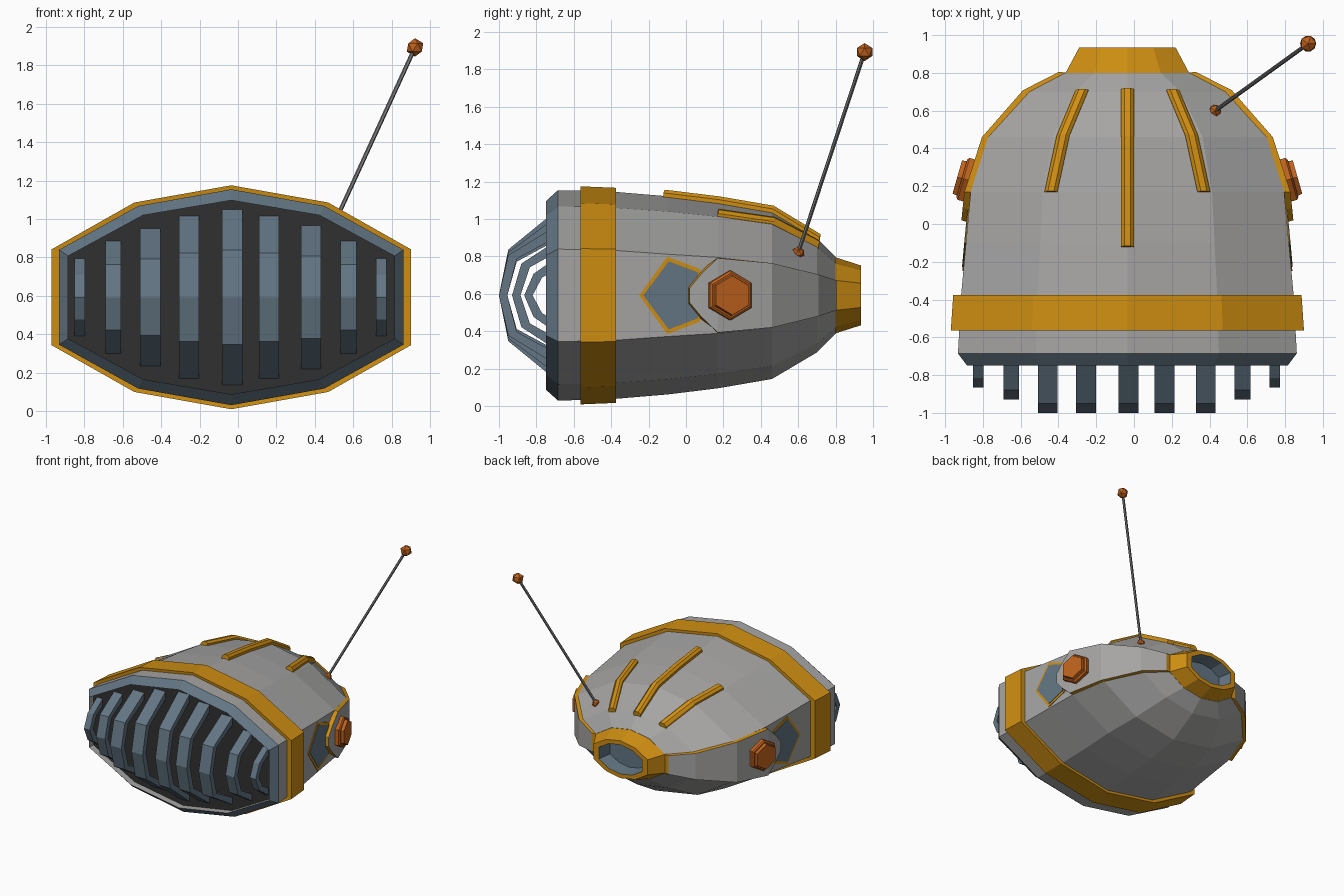
import bpy, bmesh, math
from mathutils import Vector, Matrix

if "Cube" in bpy.data.objects:
    bpy.data.objects.remove(bpy.data.objects["Cube"])

CX, CZ = -0.035, 0.592          # axis of the hull


def material(name, r, g, b):
    m = bpy.data.materials.new(name)
    m.diffuse_color = (r, g, b, 1)
    m.use_nodes = True
    m.node_tree.nodes["Principled BSDF"].inputs["Base Color"].default_value = m.diffuse_color
    return m


GREY = material("hull grey", 0.38, 0.375, 0.37)
ORANGE = material("trim orange", 0.62, 0.27, 0.006)
SLATE = material("slate blue", 0.125, 0.18, 0.23)
DARK = material("dark recess", 0.03, 0.03, 0.03)
RUST = material("burnt orange", 0.52, 0.12, 0.012)
ROD = material("rod grey", 0.2, 0.2, 0.2)


def finish(name, bm, mats):
    bmesh.ops.recalc_face_normals(bm, faces=bm.faces)
    me = bpy.data.meshes.new(name)
    bm.to_mesh(me)
    bm.free()
    for m in mats:
        me.materials.append(m)
    ob = bpy.data.objects.new(name, me)
    bpy.context.collection.objects.link(ob)
    return ob


def loft(name, rings, mats, rule=lambda seg, side: 0, caps=(0, 0), closed=False):
    """Skin matching rings of points; rule gives the material slot per face."""
    bm = bmesh.new()
    vs = [[bm.verts.new(p) for p in r] for r in rings]
    n = len(rings[0])
    count = len(vs) if closed else len(vs) - 1
    for i in range(count):
        a, b = vs[i], vs[(i + 1) % len(vs)]
        for k in range(n):
            f = bm.faces.new((a[k], a[(k + 1) % n], b[(k + 1) % n], b[k]))
            f.material_index = rule(i, k)
    if not closed:
        for r, c in ((vs[0], caps[0]), (vs[-1], caps[1])):
            bm.faces.new(r).material_index = c
    return finish(name, bm, mats)


def decagon(y, w, h, s):
    q = [(0, h), (0.54 * w, 0.846 * h), (w, s), (w, -s), (0.54 * w, -0.846 * h),
         (0, -h), (-0.54 * w, -0.846 * h), (-w, -s), (-w, s), (-0.54 * w, 0.846 * h)]
    return [(CX + x, y, CZ + z) for x, z in q]


# hull stations: y, half width, half height, half height of the flat side
HULL = [(-0.56, 0.89, 0.56, 0.245), (-0.375, 0.88, 0.553, 0.24),
        (-0.1, 0.8548, 0.53, 0.22), (0.17, 0.83, 0.497, 0.203),
        (0.46, 0.737, 0.447, 0.172), (0.70, 0.52, 0.305, 0.112),
        (0.80, 0.33, 0.205, 0.08)]


def station(y):
    for a, b in zip(HULL, HULL[1:]):
        if y <= b[0]:
            break
    t = (y - a[0]) / (b[0] - a[0])
    return [p + (q - p) * t for p, q in zip(a, b)]


def roof(x, y):
    _, w, h, s = station(y)
    x = abs(x)
    if x < 0.54 * w:
        return CZ + h - 0.154 * h * x / (0.54 * w)
    return CZ + 0.846 * h + (s - 0.846 * h) * (x - 0.54 * w) / (0.46 * w)


# hull with recessed front opening and slate lip
front = [(-0.69, 0.85, 0.505, 0.215), (-0.748, 0.85, 0.505, 0.215),
         (-0.685, 0.897, 0.562, 0.247)]
loft("hull", [decagon(*s) for s in front + HULL], [GREY, SLATE, DARK],
     lambda i, k: 1 if i == 1 else 0, caps=(2, 0))

# orange band around the hull
loft("hull_band", [decagon(*s) for s in (
    (-0.56, 0.86, 0.53, 0.23), (-0.565, 0.935, 0.583, 0.25),
    (-0.375, 0.922, 0.575, 0.247), (-0.375, 0.85, 0.52, 0.23))],
    [ORANGE], closed=True)

# rear nozzle with slate bore
loft("rear_nozzle", [decagon(*s) for s in (
    (0.79, 0.33, 0.205, 0.08), (0.80, 0.327, 0.203, 0.08), (0.935, 0.255, 0.16, 0.065),
    (0.935, 0.205, 0.125, 0.05), (0.82, 0.18, 0.11, 0.045))],
    [ORANGE, SLATE], lambda i, k: 1 if i == 3 else 0, caps=(0, 1))

# curved grille bars: x, width, half height, front y, z half of the bend
BARS = [(-0.825, 0.055, 0.21, -0.865, 0.115), (-0.65, 0.082, 0.30, -0.93, 0.17),
        (-0.457, 0.105, 0.365, -1.0, 0.2), (-0.255, 0.105, 0.43, -1.0, 0.23),
        (-0.03, 0.105, 0.465, -1.0, 0.245), (0.162, 0.105, 0.43, -1.0, 0.23),
        (0.38, 0.105, 0.38, -1.0, 0.215), (0.575, 0.085, 0.30, -0.93, 0.17),
        (0.745, 0.055, 0.21, -0.865, 0.115)]
for i, (x, w, h, y, b) in enumerate(BARS):
    t = 0.045
    outer = [(-0.68, h), (y + 0.05, b), (y, 0), (y + 0.05, -b), (-0.68, -h)]
    inner = [(-0.68, h - t * 1.4), (y + 0.05 + t, b - 0.02), (y + t, 0),
             (y + 0.05 + t, 0.02 - b), (-0.68, t * 1.4 - h)]
    loft(f"grille_bar_{i + 1}",
         [[(x - w / 2, p[0], CZ + p[1]), (x + w / 2, p[0], CZ + p[1]),
           (x + w / 2, q[0], CZ + q[1]), (x - w / 2, q[0], CZ + q[1])]
          for p, q in zip(outer, inner)], [SLATE])


# raised ribs on the roof
def rib(name, path):
    rings = []
    for x, y in path:
        tilt = (roof(x + 0.03, y) - roof(x - 0.03, y)) / 0.06
        rings.append([(CX + x + u, y + max(v, 0) * 0.3, roof(x, y) + v + tilt * u)
                      for u, v in ((-0.034, -0.04), (-0.034, 0.015), (-0.016, 0.032),
                                   (0.016, 0.032), (0.034, 0.015), (0.034, -0.04))])
    loft(name, rings, [ORANGE])


rib("roof_rib_centre", [(0, -0.125), (0, -0.1), (0, 0.17), (0, 0.46), (0, 0.71)])
for side, s in (("left", -1), ("right", 1)):
    rib(f"roof_rib_{side}", [(s * 0.405, 0.165), (s * 0.34, 0.465), (s * 0.24, 0.705)])

    # raised side panel: grey face, orange edges
    rings = []
    for y, h, dy, dh in ((0.0, 0.045, 0.02, 0.006), (0.07, 0.13, 0.015, 0.012),
                         (0.17, 0.203, 0, 0.004), (0.46, 0.172, 0, 0),
                         (0.70, 0.112, 0.008, 0), (0.80, 0.08, 0.005, 0)):
        w = station(y)[1]
        rings.append([(CX + s * (w - 0.03), y, CZ - h), (CX + s * (w - 0.03), y, CZ + h),
                      (CX + s * (w + 0.033), y + dy, CZ + h - dh),
                      (CX + s * (w + 0.033), y + dy, CZ - h + dh)])
    loft(f"side_panel_{side}", rings, [ORANGE, GREY], lambda i, k: 1 if k == 2 else 0)

    # pentagonal window: orange frame plate and slate pane
    for part, half, lift, mat in (
            ("frame", [(-0.25, 0), (-0.1, 0.207), (0.075, 0.14)], 0.005, ORANGE),
            ("pane", [(-0.228, 0), (-0.092, 0.182), (0.065, 0.122)], 0.009, SLATE)):
        shape = half + [(y, -z) for y, z in half[:0:-1]]
        loft(f"window_{part}_{side}",
             [[(CX + s * (station(y)[1] + d), y, CZ + z) for y, z in shape]
              for d in (-0.01, lift)], [mat])

    # stepped hexagonal knob, tilted with the wall
    rot = Matrix.Rotation(math.radians(16), 3, 'Z')
    rings = []
    for d, r in ((-0.04, 0.133), (0.025, 0.133), (0.035, 0.12), (0.035, 0.11), (0.06, 0.105)):
        ring = []
        for k in range(6):
            a = math.radians(60 * k)
            p = rot @ Vector((d, r * math.sin(a), r * math.cos(a)))
            ring.append((CX + s * (0.843 + p.x), 0.232 + p.y, CZ + p.z))
        rings.append(ring)
    loft(f"side_knob_{side}", rings, [RUST])

# antenna: base, rod and tip
base, tip = Vector((0.43, 0.6, 0.82)), Vector((0.922, 0.955, 1.893))
for name, pos, r in (("antenna_base", base, 0.035), ("antenna_tip", tip, 0.048)):
    bm = bmesh.new()
    bmesh.ops.create_icosphere(bm, subdivisions=1, radius=r, matrix=Matrix.Translation(pos))
    finish(name, bm, [RUST])
turn = (tip - base).to_track_quat('Z', 'Y')
loft("antenna_rod", [[p + turn @ Vector((0.011 * math.cos(k * math.pi / 3),
                                         0.011 * math.sin(k * math.pi / 3), 0))
                      for k in range(6)] for p in (base, tip)], [ROD])
